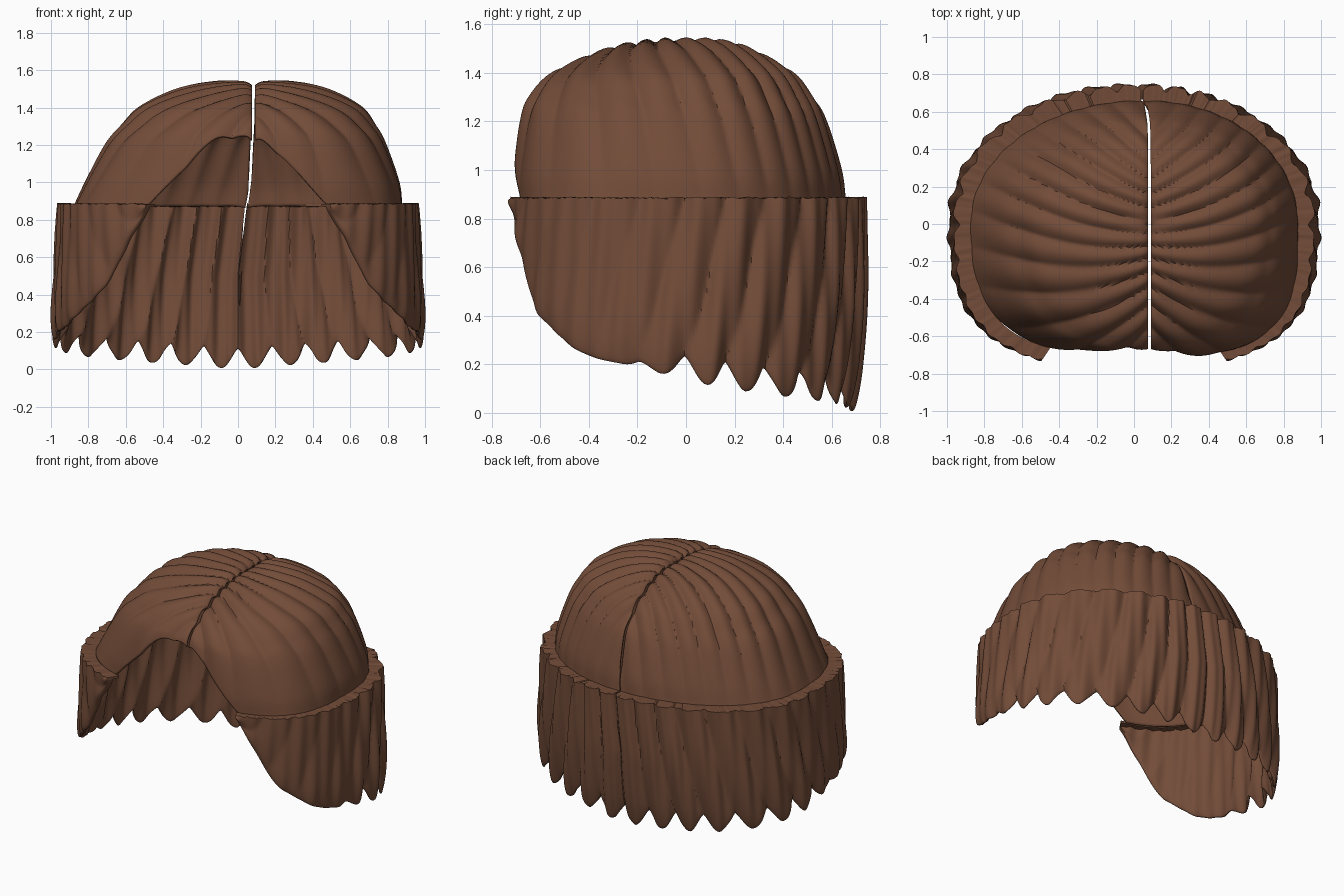
import bpy, bmesh, math, random
from mathutils import Vector

if "Cube" in bpy.data.objects:
    bpy.data.objects.remove(bpy.data.objects["Cube"])

random.seed(4)
brown = bpy.data.materials.new("brown_hair")
brown.diffuse_color = (0.17, 0.072, 0.04, 1)
brown.use_nodes = True
brown.node_tree.nodes["Principled BSDF"].inputs["Base Color"].default_value = brown.diffuse_color

PHI0 = math.radians(34)          # where the face opening meets the band
RIM = 0.885                      # height of the band's top edge


def interp(pts, x):
    """Piecewise smooth interpolation through (x, y) pairs."""
    if x <= pts[0][0]:
        return pts[0][1]
    for i in range(len(pts) - 1):
        (x0, y0), (x1, y1) = pts[i], pts[i + 1]
        if x <= x1:
            xa, ya = pts[max(i - 1, 0)]
            xb, yb = pts[min(i + 2, len(pts) - 1)]
            s, h = (x - x0) / (x1 - x0), x1 - x0
            m0, m1 = (y1 - ya) / (x1 - xa) * h, (yb - y0) / (xb - x0) * h
            return ((2*s**3 - 3*s*s + 1) * y0 + (s**3 - 2*s*s + s) * m0
                    + (3*s*s - 2*s**3) * y1 + (s**3 - s*s) * m1)
    return pts[-1][1]


def outline(phi, a, front, back, n_front, n_back):
    """Plan radius at an angle measured from the front."""
    s, c = abs(math.sin(phi)), math.cos(phi)
    b, n = (front, n_front) if c > 0 else (back, n_back)
    return ((s / a) ** n + (abs(c) / b) ** n) ** (-1 / n)


def strand(p):
    """Rounded lock with a sharp groove, p counted in locks."""
    return abs(math.sin(math.pi * p)) - 0.6


def make(name, rows, closed):
    bm = bmesh.new()
    grid = [[bm.verts.new(p) for p in row] for row in rows]
    for r0, r1 in zip(grid, grid[1:]):
        n = len(r0)
        for j in range(n if closed else n - 1):
            k = (j + 1) % n
            bm.faces.new((r0[j], r0[k], r1[k], r1[j]))
    if closed:
        bm.faces.new(grid[0])
        bm.faces.new(grid[-1])
    bmesh.ops.remove_doubles(bm, verts=bm.verts, dist=0.0004)
    bmesh.ops.recalc_face_normals(bm, faces=bm.faces)
    if not closed:
        mid = Vector((0, 0, 0.8))
        if sum(f.normal.dot(f.calc_center_median() - mid) for f in bm.faces) < 0:
            bmesh.ops.reverse_faces(bm, faces=bm.faces)
    me = bpy.data.meshes.new(name)
    bm.to_mesh(me)
    bm.free()
    me.materials.append(brown)
    ob = bpy.data.objects.new(name, me)
    bpy.context.collection.objects.link(ob)
    bpy.context.view_layer.objects.active = ob
    ob.select_set(True)
    bpy.ops.object.shade_smooth_by_angle(angle=math.radians(40))
    ob.select_set(False)
    return ob


# Dome profile: height, side, front and back half-widths from crown to rim
DOME = [(1.54, 0, 0, 0), (1.532, .2, .15, .14), (1.495, .39, .33, .27),
        (1.4, .58, .545, .435), (1.3, .67, .65, .52), (1.2, .74, .69, .575),
        (1.0, .83, .715, .64), (RIM - .01, .87, .71, .66)]
Z, A, F, B = [[(i / 7, d[k]) for i, d in enumerate(DOME)] for k in range(4)]
# Face opening: height of the arch by distance from the middle
ARCH = [(0, 1.25), (.1, 1.235), (.2, 1.165), (.3, 1.06), (.4, .955), (.48, .87)]


def dome_point(phi, t):
    """Radius, height and sideways parting shift on the dome."""
    r = 0.0
    if t > 1e-6:
        a, f, b = (max(interp(k, t), 1e-4) for k in (A, F, B))
        r = outline(phi, a, f, b, 2 + t ** 1.5, 2.03)
    shift = .083 * (1 - t * t * math.sin(phi) ** 2)
    if phi > math.pi / 2:
        shift -= .038 * t ** 4 * math.cos(phi) ** 2
    return r, interp(Z, t), shift


def opening_limit(phi, side):
    if phi > math.radians(50):
        return 1.0

    def above(t):
        r, z, shift = dome_point(phi, t)
        return z - interp(ARCH, abs(side * r * math.sin(phi) + shift))
    if above(1.0) >= 0:
        return 1.0
    lo, hi = .4, 1.0
    for _ in range(20):
        m = (lo + hi) / 2
        lo, hi = (m, hi) if above(m) > 0 else (lo, m)
    return lo


def cap_half(side, name):
    rows, n_phi, n_t = [], 180, 56
    for i in range(n_phi + 1):
        phi = math.pi * i / n_phi
        tmax = opening_limit(phi, side)
        row = []
        for j in range(n_t + 1):
            t = tmax * j / n_t
            r, z, shift = dome_point(phi, t)
            x, y = r * math.sin(phi), -r * math.cos(phi)
            # Locks fan out from the parting and sweep backwards
            q = math.atan2(y + .05 - .4 * x * x, x + .5)
            fade = max(0.0, min(1.0, (1.02 - t) / .4)) * min(1, t / .12)
            d = strand(q * 7.5) * (.003 + .022 * fade)
            out = Vector((x, y, .35 + 1.2 * (1 - t) ** 1.2)).normalized()
            x, y, z = x + out.x * d, y + out.y * d, z + out.z * d
            z -= .03 * math.exp(-(abs(x) / .022)) * (1 - t * .7)
            # Shallow dent above the forehead
            if y < 0:
                y += .03 * t ** 2 * math.exp(-(x / .16) ** 2)
            row.append((side * (max(x, 0) + .007) + shift, y, z))
        rows.append(row)
    ob = make(name, rows, False)
    sol = ob.modifiers.new("thickness", 'SOLIDIFY')
    sol.thickness, sol.offset = .02, -1


# Lower edge of the band by angle from the front, in degrees
HEM = [(34, .862), (42, .64), (49, .44), (57, .33), (65, .245), (74, .205),
       (90, .185), (100, .155), (115, .125), (135, .1), (155, .08), (180, .055)]
BAND_SIDE = [(0, .985), (.3, .985), (.6, .965), (.9, .95)]
BAND_BACK = [(0, .69), (.2, .715), (.5, .735), (.9, .73)]
# Lock count by angle from the back
LOCKS = [(0, 0), (7.5, .5), (23, 1.5), (36.5, 2.5), (49.5, 3.5), (63, 4.5),
         (75, 5.5), (85, 6.5), (96, 7.5), (146, 12)]


def band_half(side, name):
    rows, n_phi, n_w, th = [], 210, 30, .04
    for i in range(n_phi + 1):
        phi = PHI0 + (math.pi - PHI0) * i / n_phi
        deg = math.degrees(phi)
        wavy = max(0.0, min(1.0, (deg - 74) / 18))
        pinned = min(1.0, (180 - deg) / 30)
        count = interp(LOCKS, 180 - deg)
        tip = math.sin(math.pi * count)
        hem = interp(HEM, deg) + wavy * .055 * (1 - 2 * abs(tip) ** 1.3)
        top = RIM + random.uniform(-.004, .005)

        def place(rad, z):
            shift = max(0, z - .5) / .4 * max(0, -math.cos(phi)) ** 6
            return (side * (rad * math.sin(phi) + .001 + .004 * shift) + .045 * shift,
                    -rad * math.cos(phi), max(z, .001))

        outer, inner = [], []
        for j in range(n_w + 1):
            w = 1 - (1 - j / n_w) ** 1.5
            z = top + (hem - top) * w
            R = outline(phi, interp(BAND_SIDE, z), .765, interp(BAND_BACK, z), 2.9, 2.08)
            half = th / 2 * math.sqrt(max(0, 1 - w ** 8)) + .003
            ridge = strand(count + (1 - w) * pinned) * (.01 + .026 * wavy)
            ridge += .005 * math.sin(deg * 1.1 + 2 * w)
            outer.append(place(R - th / 2 + half + ridge, z))
            inner.append(place(R - th / 2 - half + ridge, min(z, top - .014)))
        # Narrow ledge joining the band to the crown
        rim = dome_point(phi, 1)[0] - .015
        rows.append([place(rim, RIM)] + outer + inner[::-1] + [place(rim, RIM - .014)])
    make(name, rows, True)


for s, tag in ((-1, "left"), (1, "right")):
    cap_half(s, "crown_hair_" + tag)
    band_half(s, "lower_hair_" + tag)
